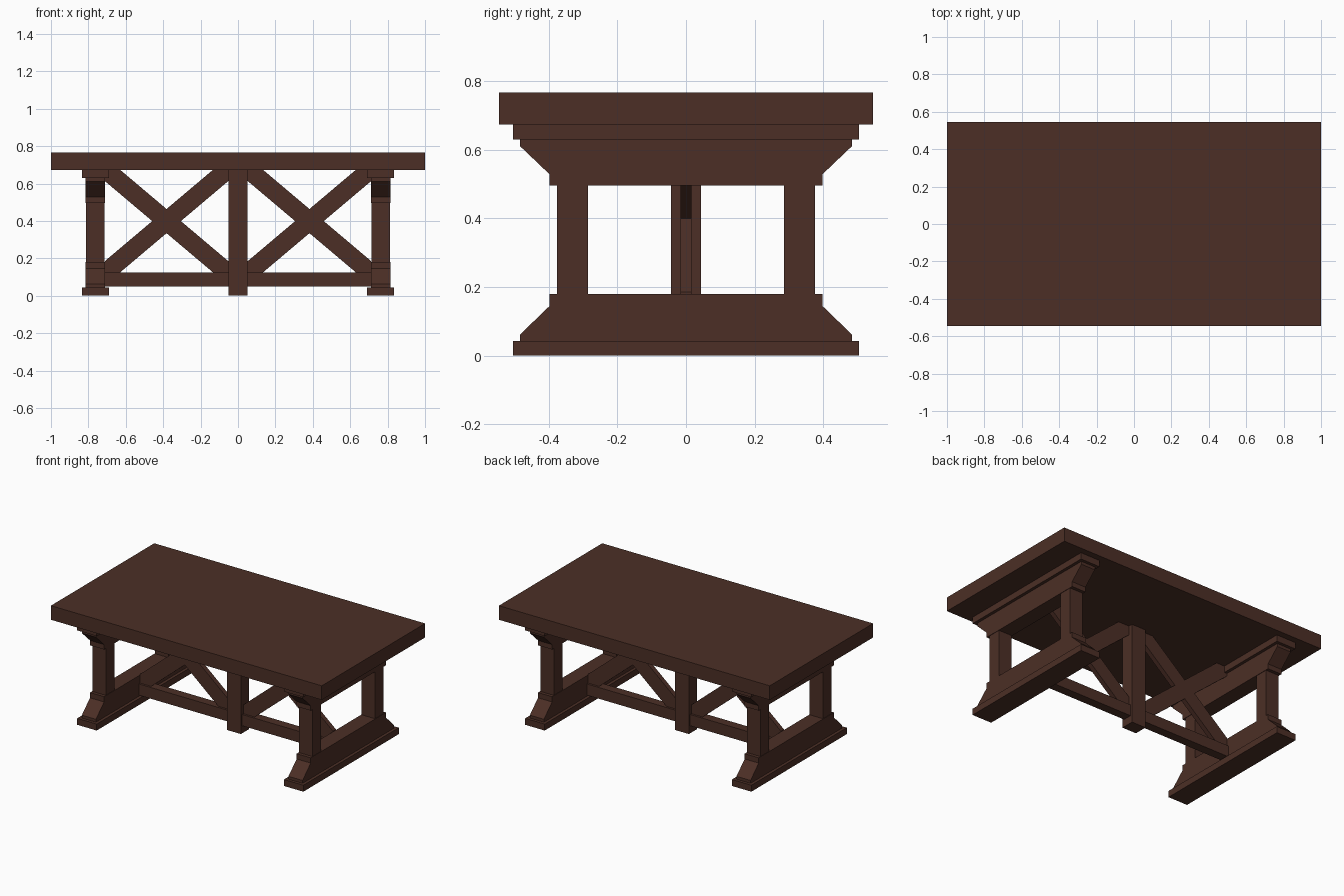
import bpy, bmesh

if "Cube" in bpy.data.objects:
    bpy.data.objects.remove(bpy.data.objects["Cube"])

wood = bpy.data.materials.new("dark_brown_wood")
wood.diffuse_color = (0.072, 0.028, 0.019, 1)
wood.use_nodes = True
wood.node_tree.nodes["Principled BSDF"].inputs["Base Color"].default_value = wood.diffuse_color


def finish(bm, name):
    bmesh.ops.recalc_face_normals(bm, faces=bm.faces)
    me = bpy.data.meshes.new(name)
    bm.to_mesh(me)
    bm.free()
    me.materials.append(wood)
    ob = bpy.data.objects.new(name, me)
    bpy.context.collection.objects.link(ob)
    return ob


def prism(name, pts, axis, lo, hi):
    """Extrude a profile: axis 'x' takes (y, z) points, axis 'y' takes (x, z)."""
    bm = bmesh.new()
    put = (lambda p: (lo, p[0], p[1])) if axis == 'x' else (lambda p: (p[0], lo, p[1]))
    face = bm.faces.new([bm.verts.new(put(p)) for p in pts])
    ext = bmesh.ops.extrude_face_region(bm, geom=[face])
    vec = (hi - lo, 0, 0) if axis == 'x' else (0, hi - lo, 0)
    bmesh.ops.translate(bm, vec=vec,
                        verts=[g for g in ext['geom'] if isinstance(g, bmesh.types.BMVert)])
    return finish(bm, name)


def box(name, x0, x1, y0, y1, z0, z1):
    return prism(name, [(x0, z0), (x1, z0), (x1, z1), (x0, z1)], 'y', y0, y1)


# Table top
box("table_top", -1, 1, -0.545, 0.545, 0.673, 0.767)

# Splayed block profile (half), mirrored across y
foot_half = [(0.483, 0.043), (0.483, 0.062), (0.397, 0.145), (0.397, 0.18)]
head_half = [(0.397, 0.495), (0.397, 0.528), (0.483, 0.61), (0.483, 0.63)]


def mirrored(half):
    return half + [(-y, z) for y, z in reversed(half)]


# Trestle at each end
for s, side in ((-1, "left"), (1, "right")):
    c = 0.763 * s
    box(side + "_foot_pad", c - 0.072, c + 0.072, -0.503, 0.503, 0, 0.043)
    box(side + "_head_pad", c - 0.072, c + 0.072, -0.503, 0.503, 0.63, 0.673)
    prism(side + "_foot_block", mirrored(foot_half), 'x', c - 0.052, c + 0.052)
    prism(side + "_head_block", mirrored(head_half), 'x', c - 0.052, c + 0.052)
    for t, end in ((-1, "front"), (1, "back")):
        y0, y1 = sorted((0.285 * t, 0.375 * t))
        box(f"{side}_{end}_leg", c - 0.049, c + 0.049, y0, y1, 0.18, 0.495)

# Centre post and low stretcher
box("centre_post", -0.052, 0.052, -0.044, 0.044, 0, 0.673)
box("stretcher", -0.712, 0.712, -0.03, 0.03, 0.05, 0.125)

# Crossed braces, cut to fit the panels on both sides of the post
xa, xb, za, zb, hx, hz = 0.052, 0.712, 0.125, 0.673, 0.082, 0.06
rising = [(xa, za), (xa + hx, za), (xb, zb - hz), (xb, zb), (xb - hx, zb), (xa, za + hz)]
falling = [(xa + xb - x, z) for x, z in rising]
for s, side in ((-1, "left"), (1, "right")):
    for pts, kind in ((rising, "rising"), (falling, "falling")):
        w = 0.016 if kind == "rising" else 0.0158
        prism(f"{side}_{kind}_brace", [(x * s, z) for x, z in pts], 'y', -w, w)
